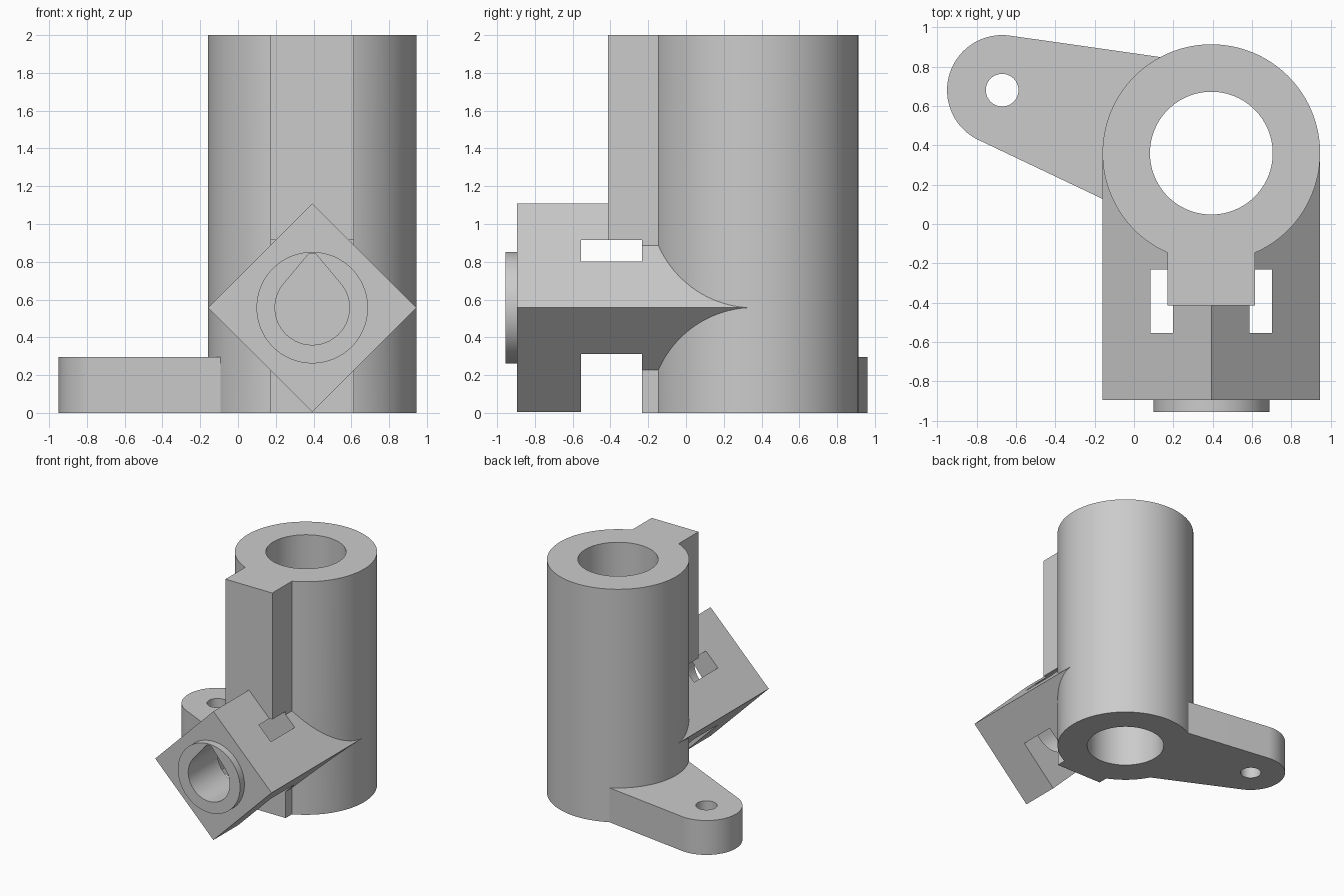
import bpy, bmesh, math
from math import sin, cos, pi, radians

if "Cube" in bpy.data.objects:
    bpy.data.objects.remove(bpy.data.objects["Cube"])

grey = bpy.data.materials.new("plain grey")
grey.use_nodes = True
grey.diffuse_color = (0.6, 0.6, 0.6, 1)
grey.node_tree.nodes["Principled BSDF"].inputs["Base Color"].default_value = (0.6, 0.6, 0.6, 1)

CX, CY = 0.393, 0.36        # sleeve axis
AXIS_Z = 0.557              # clamp screw height
EAR = (-0.67, 0.68)         # mounting hole position


def prism(name, outline, start, end, along="z"):
    """Extrude a closed outline along z, or an (x, z) outline along y."""
    place = (lambda p, d: (p[0], p[1], d)) if along == "z" else (lambda p, d: (p[0], d, p[1]))
    bm = bmesh.new()
    low = [bm.verts.new(place(p, start)) for p in outline]
    high = [bm.verts.new(place(p, end)) for p in outline]
    bm.faces.new(low)
    bm.faces.new(high)
    for i in range(len(low)):
        j = (i + 1) % len(low)
        bm.faces.new((low[i], low[j], high[j], high[i]))
    bmesh.ops.recalc_face_normals(bm, faces=bm.faces)
    mesh = bpy.data.meshes.new(name)
    bm.to_mesh(mesh)
    bm.free()
    mesh.materials.append(grey)
    obj = bpy.data.objects.new(name, mesh)
    bpy.context.collection.objects.link(obj)
    return obj


def arc(x, y, r, a0=0.0, a1=2 * pi, n=128):
    full = abs(a1 - a0 - 2 * pi) < 1e-6
    steps = n if full else n - 1
    return [(x + r * cos(a0 + (a1 - a0) * i / steps),
             y + r * sin(a0 + (a1 - a0) * i / steps)) for i in range(n)]


def rect(x0, x1, y0, y1):
    return [(x0, y0), (x1, y0), (x1, y1), (x0, y1)]


def combine(target, other, operation):
    """Boolean the other part into the target and discard it."""
    mod = target.modifiers.new(operation.lower(), "BOOLEAN")
    mod.operation, mod.object, mod.solver = operation, other, "EXACT"
    graph = bpy.context.evaluated_depsgraph_get()
    graph.update()
    mesh = bpy.data.meshes.new_from_object(target.evaluated_get(graph))
    target.modifiers.clear()
    target.data = mesh
    bpy.data.objects.remove(other)


# Main sleeve
body = prism("clamp_bracket", arc(CX, CY, 0.553), 0, 2)

# Rib up the front of the sleeve
rib = prism("front_rib", rect(CX - 0.222, CX + 0.222, -0.413, 0.2), 0, 2)

# Diamond block holding the clamp screw
H = 0.552
diamond = [(CX, AXIS_Z - H), (CX + H, AXIS_Z), (CX, AXIS_Z + H), (CX - H, AXIS_Z)]
block = prism("clamp_block", diamond, -0.895, CY, "y")

# Round boss on the block
boss = prism("screw_boss", arc(CX, AXIS_Z, 0.295, n=96), -0.955, -0.85, "y")

# Tapered mounting arm: outline tangent to the ear and to a circle inside the sleeve
R_EAR, R_ROOT = 0.28, 0.447
heading = math.atan2(CY - EAR[1], CX - EAR[0])
spread = math.acos((R_EAR - R_ROOT) / math.hypot(CX - EAR[0], CY - EAR[1]))
outline = arc(*EAR, R_EAR, heading + spread, heading + 2 * pi - spread, 64)
outline += arc(CX, CY, R_ROOT, heading - spread, heading + spread, 48)
arm = prism("mounting_arm", outline, 0, 0.295)

for part in (rib, block, boss, arm):
    combine(body, part, "UNION")

# Bore, nut slot, teardrop screw hole and mounting hole
bore = prism("bore_cutter", arc(CX, CY, 0.312, n=96), -0.1, 2.1)
slot = prism("nut_slot_cutter", rect(CX - 0.308, CX + 0.308, -0.555, -0.232), -0.1, 0.915)
tear = arc(CX, AXIS_Z, 0.197, radians(140), radians(400), 64)
tear += [(CX + 0.02, 0.84), (CX - 0.02, 0.84)]
screw = prism("screw_hole_cutter", tear, -1.1, -0.3, "y")
ear_hole = prism("mounting_hole_cutter", arc(*EAR, 0.083, n=48), -0.1, 0.4)

for cutter in (bore, slot, screw, ear_hole):
    combine(body, cutter, "DIFFERENCE")

# Smooth the round walls, keep edges sharp
bpy.ops.object.select_all(action="DESELECT")
body.select_set(True)
bpy.context.view_layer.objects.active = body
bpy.ops.object.shade_smooth_by_angle(angle=radians(25))
